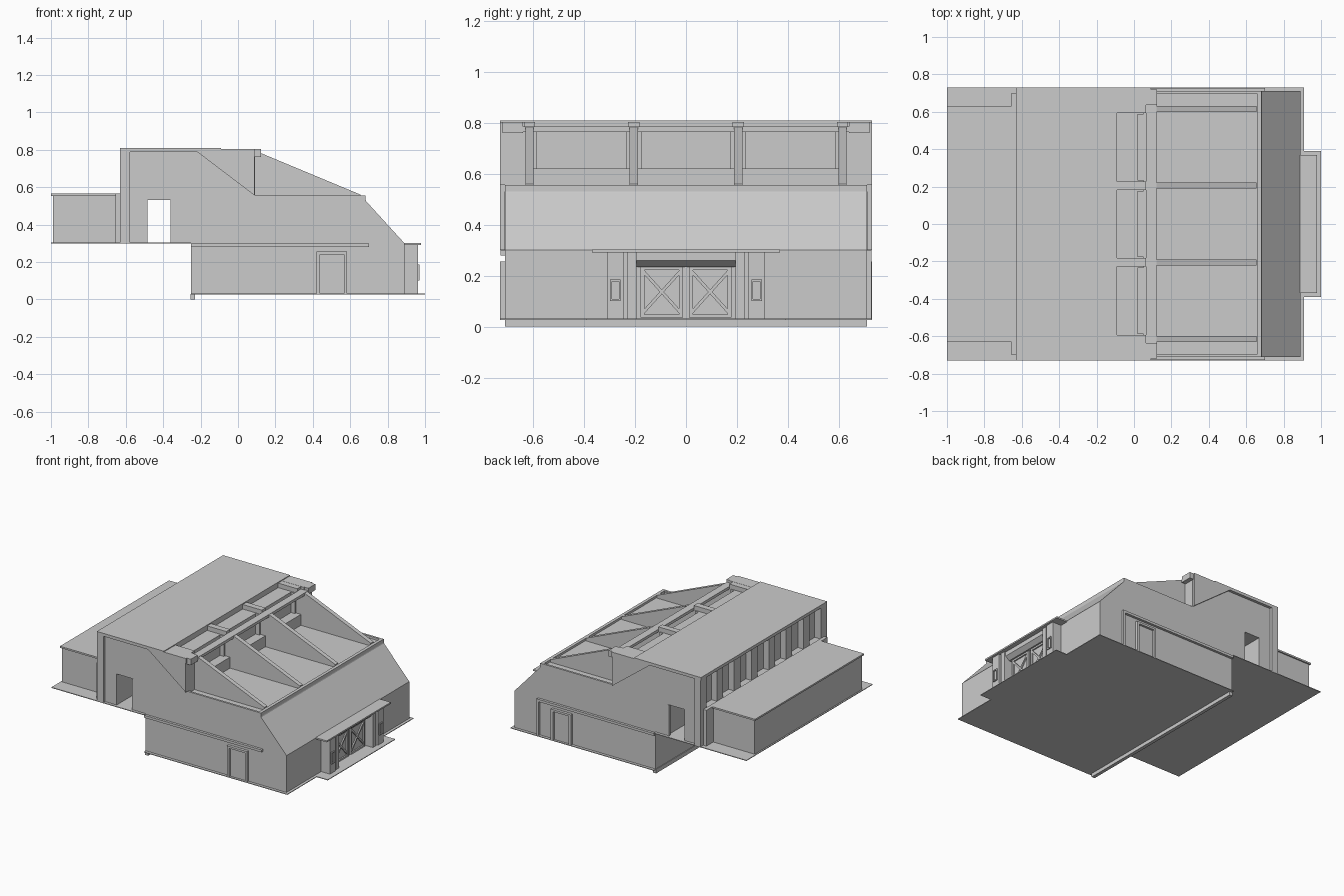
import bpy, bmesh
from mathutils import Vector


def box(name, x0, x1, y0, y1, z0, z1):
    """Axis-aligned box from its limits."""
    bm = bmesh.new()
    bmesh.ops.create_cube(bm, size=1)
    for v in bm.verts:
        v.co = Vector(((x0 + x1) / 2 + v.co.x * (x1 - x0),
                       (y0 + y1) / 2 + v.co.y * (y1 - y0),
                       (z0 + z1) / 2 + v.co.z * (z1 - z0)))
    return finish(name, bm)


def prism(name, pts, a0, a1, axis='y'):
    """Extrude a profile: (x,z) along y, or (y,z) along x."""
    bm = bmesh.new()
    co = (lambda p: (p[0], a0, p[1])) if axis == 'y' else (lambda p: (a0, p[0], p[1]))
    face = bm.faces.new([bm.verts.new(co(p)) for p in pts])
    out = bmesh.ops.extrude_face_region(bm, geom=[face])
    shift = (0, a1 - a0, 0) if axis == 'y' else (a1 - a0, 0, 0)
    bmesh.ops.translate(bm, vec=shift, verts=[g for g in out['geom'] if isinstance(g, bmesh.types.BMVert)])
    bmesh.ops.recalc_face_normals(bm, faces=bm.faces)
    return finish(name, bm)


def finish(name, bm):
    me = bpy.data.meshes.new(name)
    bm.to_mesh(me)
    bm.free()
    ob = bpy.data.objects.new(name, me)
    bpy.context.collection.objects.link(ob)
    return ob


def sides(name, x0, x1, y0, y1, z0, z1):
    """Box repeated on both sides of y = 0."""
    for s, tag in ((1, 'back'), (-1, 'front')):
        box(f'{name}_{tag}', x0, x1, min(s * y0, s * y1), max(s * y0, s * y1), z0, z1)


# Main hall: one stepped profile with the through passage
prism('main_hall', [(-0.25, 0.03), (0.89, 0.03), (0.89, 0.30), (0.685, 0.525),
                    (0.68, 0.54), (0.09, 0.54), (0.09, 0.62), (0.02, 0.62),
                    (0.02, 0.77), (-0.09, 0.77), (-0.09, 0.795), (-0.58, 0.795),
                    (-0.58, 0.30), (-0.485, 0.30), (-0.485, 0.53), (-0.345, 0.53),
                    (-0.345, 0.30), (-0.25, 0.30)], -0.71, 0.71)

# Ground slabs on two levels and the foundation strip
box('lower_ground', -0.25, 0.91, -0.73, 0.73, 0.026, 0.031)
box('entry_ground', 0.91, 1.0, -0.39, 0.39, 0.026, 0.031)
box('upper_ground', -1.0, -0.25, -0.73, 0.73, 0.298, 0.303)
box('foundation_strip', -0.255, -0.23, -0.71, 0.71, 0.0, 0.03)

# Low parapet around the front roof
sides('side_parapet', 0.09, 0.68, 0.695, 0.71, 0.53, 0.556)
box('front_parapet', 0.66, 0.683, -0.71, 0.71, 0.525, 0.556)

# Upper roof with eaves and strips beside the skylight wells
box('upper_roof', -0.632, -0.09, -0.73, 0.73, 0.788, 0.81)
sides('roof_edge_strip', -0.09, 0.09, 0.635, 0.73, 0.77, 0.804)
box('skylight_beam', 0.065, 0.12, -0.71, 0.71, 0.765, 0.785)
sides('beam_end', 0.065, 0.122, 0.64, 0.72, 0.76, 0.804)

# Sloping roof fins and the ribs between skylight wells
for i, y in enumerate((-0.615, -0.205, 0.205, 0.615)):
    prism(f'roof_fin_{i}', [(0.02, 0.54), (0.655, 0.54), (0.655, 0.56), (0.12, 0.783), (0.02, 0.783)],
          y - 0.016, y + 0.016)
    box(f'well_rib_{i}', -0.09, 0.065, y - 0.022, y + 0.022, 0.765, 0.803)

# Window surrounds under the skylight beam
for i, y in enumerate((-0.41, 0, 0.41)):
    for j, (a, b) in enumerate(((-0.19, -0.175), (0.175, 0.19))):
        box(f'window_jamb_{i}_{j}', 0.02, 0.05, y + a, y + b, 0.62, 0.77)
sides('wall_end_pier', 0.02, 0.09, 0.63, 0.71, 0.62, 0.77)

# Triangular side braces of the overhang
for s in (1, -1):
    prism('side_brace', [(-0.22, 0.79), (0.088, 0.79), (0.088, 0.556)], s * 0.71, s * 0.73)

# Rear corner columns and the window piers above the annex
sides('corner_column', -0.63, -0.578, 0.66, 0.73, 0.30, 0.79)
sides('annex_pilaster', -0.655, -0.63, 0.62, 0.70, 0.30, 0.565)
for i in range(6):
    y = (i - 2.5) * 0.2
    box(f'rear_pier_{i}', -0.625, -0.58, y - 0.035, y + 0.035, 0.56, 0.79)
box('rear_sill', -0.63, -0.58, -0.66, 0.66, 0.303, 0.56)

# Rear annex
box('annex', -0.99, -0.63, -0.62, 0.62, 0.303, 0.555)
box('annex_roof', -1.0, -0.63, -0.63, 0.63, 0.553, 0.565)

# Doors and pipe ledges on the side walls
sides('side_pipe', -0.25, 0.70, 0.71, 0.728, 0.28, 0.298)
box('pipe_drop', 0.685, 0.70, 0.71, 0.728, 0.03, 0.29)
for s in (1, -1):
    a, b = sorted((s * 0.71, s * 0.73))
    for k, x in enumerate((0.43, 0.575)):
        box(f'side_door_jamb_{k}', x - 0.009, x + 0.009, a, b, 0.03, 0.255)
    box('side_door_head', 0.421, 0.584, a, b, 0.24, 0.255)
    c, d = sorted((s * 0.71, s * 0.714))
    box('side_door_leaf', 0.43, 0.575, c, d, 0.03, 0.245)

# Passage doors
for y in (-0.712, 0.695):
    box('passage_pier', -0.36, -0.345, y, y + 0.017, 0.303, 0.53)

# Entry porch: canopy, flanking towers, lintel
box('entry_canopy', 0.86, 0.978, -0.37, 0.37, 0.291, 0.302)
sides('entry_tower', 0.87, 0.962, 0.245, 0.31, 0.03, 0.292)
sides('entry_tower_back', 0.87, 0.94, 0.23, 0.25, 0.03, 0.292)
sides('door_pillar', 0.87, 0.955, 0.195, 0.232, 0.03, 0.292)
box('entry_fascia', 0.87, 0.945, -0.195, 0.195, 0.26, 0.292)
prism('entry_lintel', [(0.87, 0.232), (0.915, 0.235), (0.945, 0.26), (0.87, 0.26)], -0.195, 0.195)

# Framed tower windows
for z in (0.10, 0.178):
    sides('tower_window_rail', 0.96, 0.97, 0.257, 0.298, z, z + 0.008)
for y in (0.257, 0.291):
    sides('tower_window_stile', 0.96, 0.97, y, y + 0.007, 0.10, 0.186)

# Double entry doors with crossed braces
for s in (1, -1):
    a, b = sorted((s * 0.004, s * 0.19))
    box('entry_door_leaf', 0.87, 0.895, a, b, 0.03, 0.235)
    for z in (0.035, 0.222):
        sides('door_rail', 0.895, 0.905, 0.012, 0.178, z, z + 0.012)
    for y in (0.012, 0.162):
        sides('door_stile', 0.895, 0.905, y, y + 0.016, 0.035, 0.234)
    for z0, z1 in ((0.05, 0.205), (0.205, 0.05)):
        prism('door_brace', [(s * 0.025, z0), (s * 0.165, z1), (s * 0.165, z1 + 0.018), (s * 0.025, z0 + 0.018)],
              0.895, 0.904, 'x')
